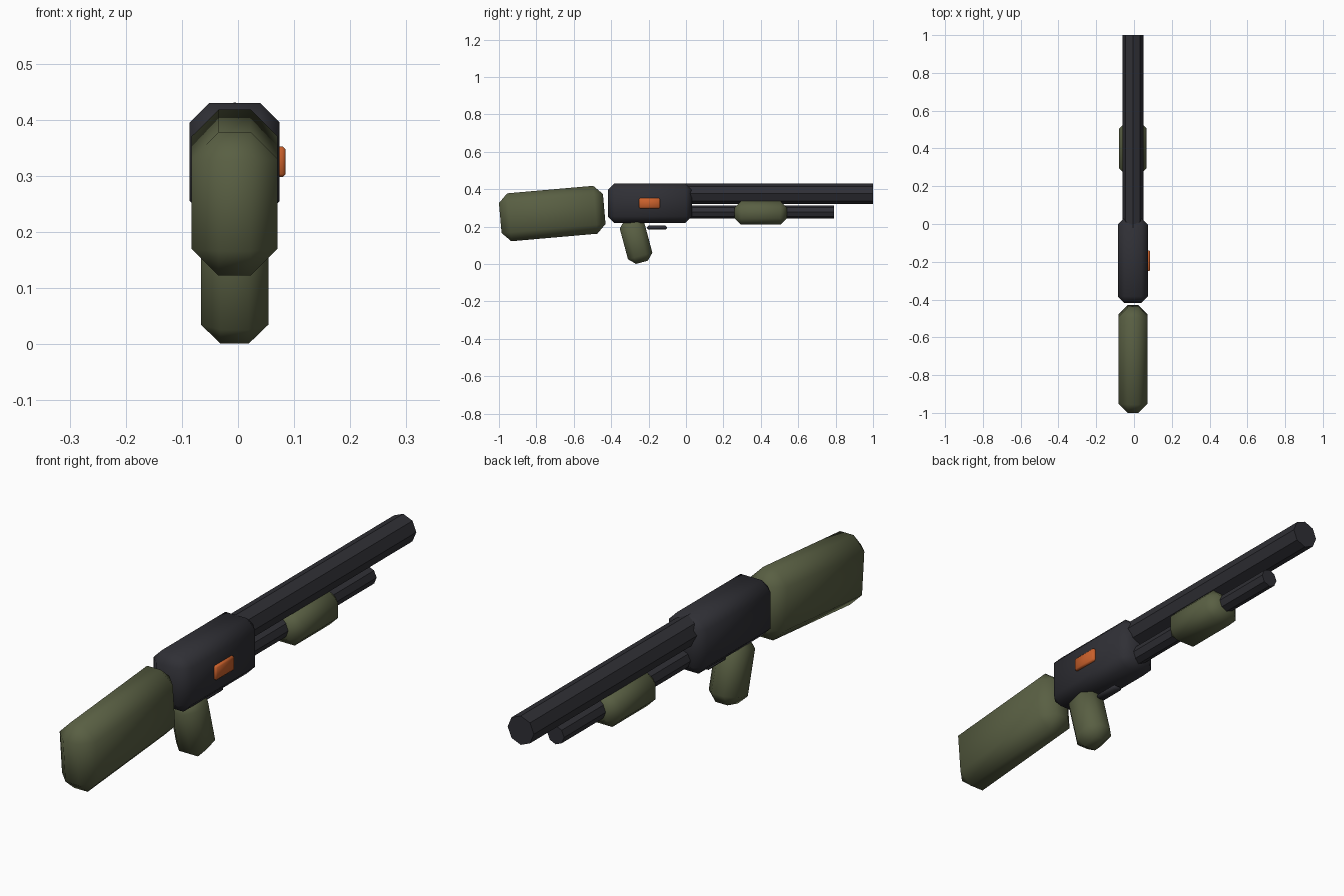
import bpy
import math

cube = bpy.data.objects.get("Cube")
if cube:
    bpy.data.objects.remove(cube, do_unlink=True)

CX = -0.006  # centre line, offset by the port plate on one side


def material(name, rgb):
    mat = bpy.data.materials.new(name)
    mat.use_nodes = True
    mat.diffuse_color = (*rgb, 1)
    mat.node_tree.nodes["Principled BSDF"].inputs["Base Color"].default_value = (*rgb, 1)
    return mat


DARK = material("dark gunmetal", (0.029, 0.029, 0.036))
OLIVE = material("olive green", (0.1, 0.115, 0.056))
ORANGE = material("orange", (0.6, 0.12, 0.025))


def finish(obj, name, mat):
    obj.name = name
    obj.data.materials.append(mat)
    return obj


def chamfered_box(name, mat, centre, size, bevel, tilt=0):
    """Smooth shaded box with single-step chamfers, tilted about x."""
    bpy.ops.mesh.primitive_cube_add(size=1, location=centre)
    obj = finish(bpy.context.object, name, mat)
    obj.scale = size
    bpy.ops.object.transform_apply(location=False, rotation=False, scale=True)
    obj.rotation_euler.x = math.radians(tilt)
    mod = obj.modifiers.new("chamfer", "BEVEL")
    mod.width = bevel
    mod.segments = 1
    mod.limit_method = "NONE"
    bpy.ops.object.shade_smooth()
    return obj


def octagonal_rod(name, mat, radius, start, end, z):
    """Flat shaded eight-sided rod lying along y."""
    bpy.ops.mesh.primitive_cylinder_add(
        vertices=8, radius=radius, depth=end - start,
        location=(CX, (start + end) / 2, z), rotation=(math.pi / 2, 0, 0))
    return finish(bpy.context.object, name, mat)


# Metal body
chamfered_box("receiver", DARK, (CX, -0.193, 0.325), (0.16, 0.45, 0.21), 0.035)
octagonal_rod("barrel", DARK, 0.055, -0.02, 1.0, 0.376)
octagonal_rod("magazine_tube", DARK, 0.035, -0.02, 0.79, 0.278)
chamfered_box("trigger", DARK, (CX, -0.155, 0.195), (0.04, 0.108, 0.02), 0.008)

# Furniture
chamfered_box("stock", OLIVE, (CX, -0.715, 0.27), (0.153, 0.558, 0.257), 0.048, 5)
chamfered_box("grip", OLIVE, (CX, -0.267, 0.125), (0.12, 0.135, 0.24), 0.035, 15)
chamfered_box("pump_handle", OLIVE, (CX, 0.4, 0.273), (0.146, 0.28, 0.126), 0.035)

# Ejection port on the left side
chamfered_box("ejection_port", ORANGE, (0.074, -0.195, 0.325), (0.022, 0.11, 0.054), 0.005)
